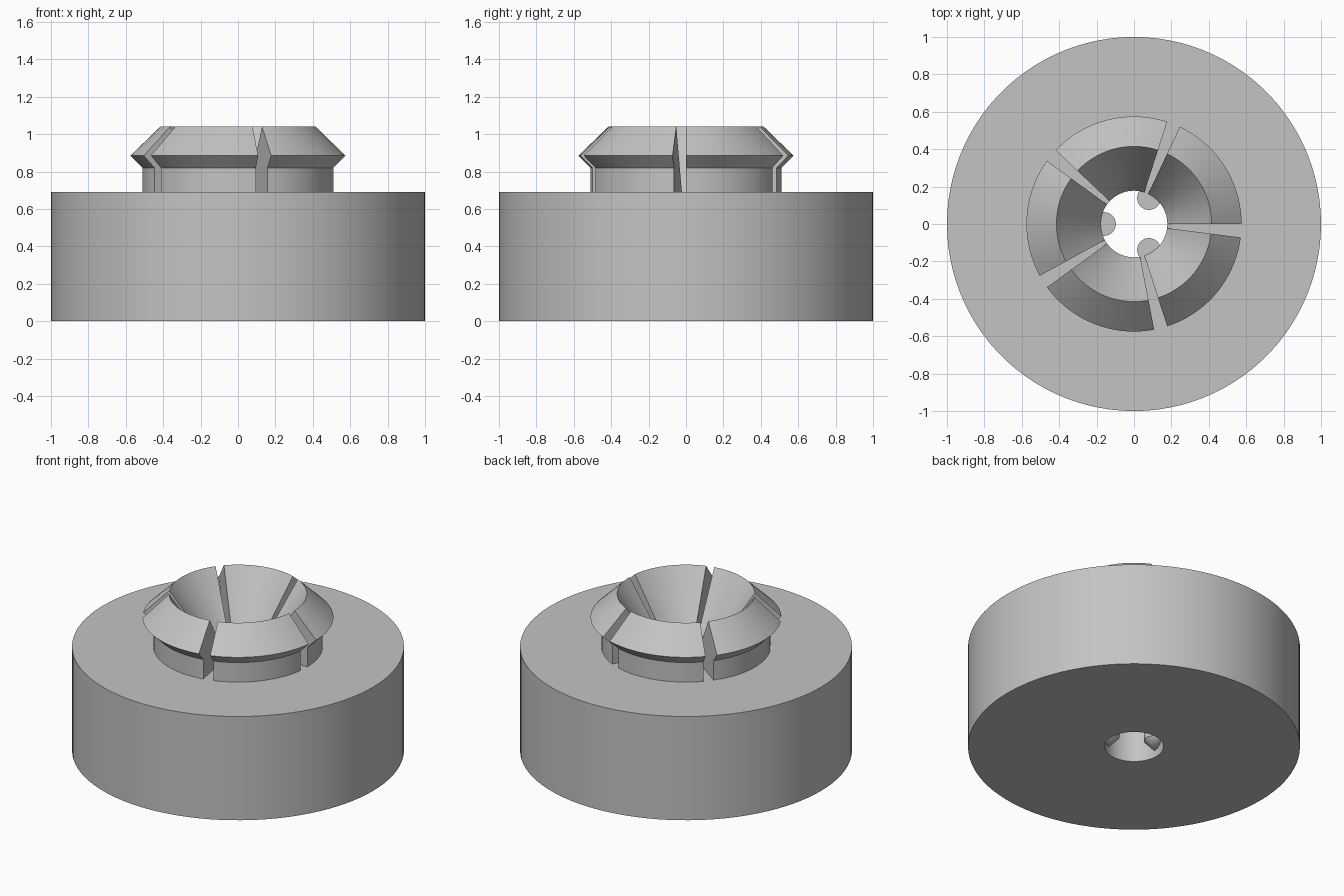
import bpy
import bmesh
from math import cos, sin, radians, tau

cube = bpy.data.objects.get("Cube")
if cube:
    bpy.data.objects.remove(cube, do_unlink=True)

grey = bpy.data.materials.new("plain grey")
grey.use_nodes = True
COLOUR = (0.55, 0.55, 0.55, 1)
grey.diffuse_color = COLOUR
grey.node_tree.nodes["Principled BSDF"].inputs["Base Color"].default_value = COLOUR

STEPS = 100          # lathe steps in a full turn
BORE = 0.178
BASE_TOP = 0.69


def lathe(name, profile, start=0.0, steps=STEPS, closed=False):
    """Sweep an (r, z) profile about z; partial sweeps get end caps."""
    full = steps == STEPS
    bm = bmesh.new()
    rings = []
    for i in range(steps if full else steps + 1):
        a = start + tau * i / STEPS
        rings.append([bm.verts.new((r * cos(a), r * sin(a), z)) for r, z in profile])
    n = len(profile)
    for i in range(steps):
        p, q = rings[i], rings[(i + 1) % len(rings)]
        for j in range(n if closed else n - 1):
            k = (j + 1) % n
            bm.faces.new((p[j], q[j], q[k], p[k]))
    if not full:
        bm.faces.new(rings[0])
        bm.faces.new(rings[-1][::-1])
    return finish(name, bm)


def finish(name, bm):
    bmesh.ops.recalc_face_normals(bm, faces=bm.faces)
    mesh = bpy.data.meshes.new(name)
    bm.to_mesh(mesh)
    bm.free()
    mesh.materials.append(grey)
    obj = bpy.data.objects.new(name, mesh)
    bpy.context.collection.objects.link(obj)
    bpy.ops.object.select_all(action="DESELECT")
    obj.select_set(True)
    bpy.context.view_layer.objects.active = obj
    bpy.ops.object.shade_smooth_by_angle(angle=radians(25))
    return obj


# Thick round body with a through bore
lathe("base_body", [(BORE, 0), (1, 0), (1, BASE_TOP), (BORE, BASE_TOP)], closed=True)

# Five snap-fit petals: neck, barbed rim and funnel, split by radial slots
petal = [(0.51, BASE_TOP), (0.51, 0.82), (0.575, 0.885), (0.415, 1.04), (BORE, BASE_TOP)]
for i in range(5):
    lathe(f"snap_petal_{i + 1}", petal, start=i * tau / 5, steps=18)

# Three vertical ribs in the bore, tapered at the lower end
for i in range(3):
    a = radians(60 + 120 * i)
    rib = lathe(f"bore_rib_{i + 1}",
                [(0, 0.03), (0.063, 0.1), (0.063, BASE_TOP - 0.002), (0, BASE_TOP - 0.002)])
    bm = bmesh.new()
    bm.from_mesh(rib.data)
    bmesh.ops.remove_doubles(bm, verts=bm.verts, dist=0.0005)
    bm.to_mesh(rib.data)
    bm.free()
    rib.location = (0.16 * cos(a), 0.16 * sin(a), 0)
